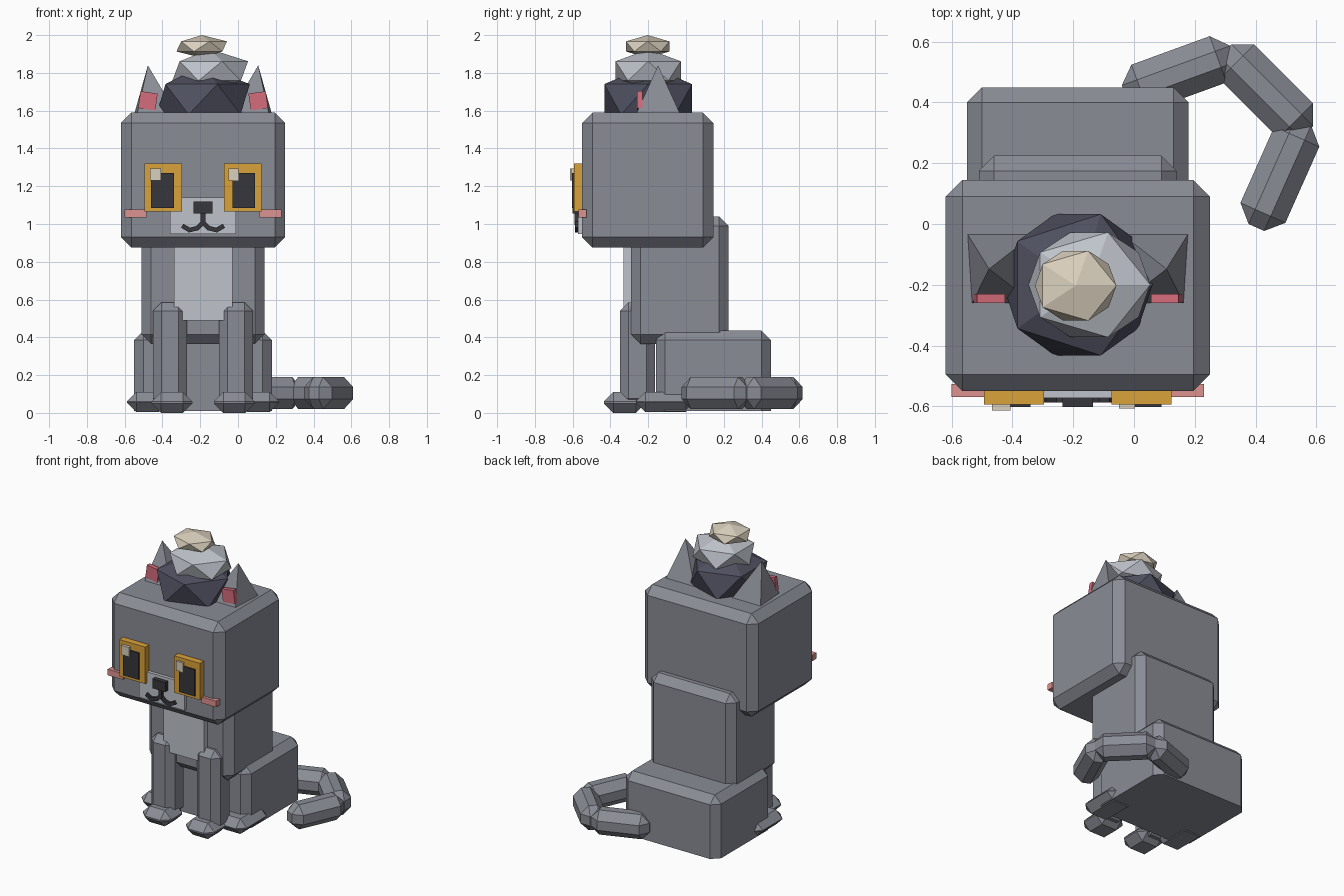
import bpy, bmesh, math
from mathutils import Matrix, Vector

if "Cube" in bpy.data.objects:
    bpy.data.objects.remove(bpy.data.objects["Cube"])

CX = -0.185  # symmetry plane of the cat

def material(name, r, g, b):
    m = bpy.data.materials.new(name)
    m.diffuse_color = (r, g, b, 1)
    m.use_nodes = True
    m.node_tree.nodes["Principled BSDF"].inputs["Base Color"].default_value = m.diffuse_color
    return m

GREY = material("grey fur", 0.255, 0.265, 0.305)
LIGHT = material("light grey", 0.52, 0.55, 0.60)
DARK = material("dark stone", 0.077, 0.08, 0.115)
BEIGE = material("cream", 0.70, 0.63, 0.51)
BLACK = material("black", 0.037, 0.037, 0.045)
AMBER = material("amber", 0.70, 0.36, 0.042)
PINK = material("ear pink", 0.66, 0.15, 0.20)
BLUSH = material("blush", 0.72, 0.29, 0.28)

def finish(name, bm, mat):
    bmesh.ops.recalc_face_normals(bm, faces=bm.faces)
    me = bpy.data.meshes.new(name)
    bm.to_mesh(me)
    bm.free()
    me.materials.append(mat)
    ob = bpy.data.objects.new(name, me)
    bpy.context.collection.objects.link(ob)
    return ob

def box(name, xs, ys, zs, mat, bevel=0.0, flat_bottom=False):
    """Box between limits, with optional one-step chamfer."""
    lo, hi = Vector((xs[0], ys[0], zs[0])), Vector((xs[1], ys[1], zs[1]))
    size, mid = hi - lo, (hi + lo) / 2
    bm = bmesh.new()
    bmesh.ops.create_cube(bm, size=1, matrix=Matrix.Diagonal((*size, 1)))
    if bevel:
        edges = [e for e in bm.edges
                 if not (flat_bottom and all(v.co.z < 0 for v in e.verts))]
        bmesh.ops.bevel(bm, geom=edges, offset=bevel, segments=1,
                        affect='EDGES', profile=0.5)
    ob = finish(name, bm, mat)
    ob.location = mid
    return ob

def pair(name, off, half, ys, zs, mat, bevel=0.0):
    """Left and right copies at a distance off from the symmetry plane."""
    return [box(f"{side}_{name}", (CX + s * off - half, CX + s * off + half), ys, zs, mat, bevel)
            for s, side in ((-1, "left"), (1, "right"))]

# Head, torso and hips
box("head", (-0.62, 0.25), (-0.55, 0.145), (0.875, 1.59), GREY, 0.055)
box("torso", (-0.51, 0.14), (-0.29, 0.225), (0.365, 1.04), GREY, 0.05)
box("hips", (-0.55, 0.18), (-0.16, 0.45), (0.01, 0.435), GREY, 0.05, True)
box("chest_patch", (-0.34, -0.03), (-0.33, -0.25), (0.49, 0.95), LIGHT)

# Legs and paws
pair("front_leg", 0.175, 0.09, (-0.35, -0.165), (0.03, 0.585), GREY, 0.045)
pair("front_paw", 0.165, 0.108, (-0.435, -0.215), (0.0, 0.11), GREY, 0.05)
pair("back_paw", 0.293, 0.11, (-0.265, 0.05), (0.005, 0.11), GREY, 0.05)

# Tail: three chamfered blocks curling round to the right
for i, (x, y, ang) in enumerate(((0.148, 0.495, 20), (0.435, 0.437, -45), (0.48, 0.162, 66))):
    t = box(f"tail_segment_{i + 1}", (x - 0.19, x + 0.19), (y - 0.081, y + 0.081),
            (0.02, 0.19), GREY, 0.053)
    t.rotation_euler.z = math.radians(ang)

# Ears: leaning four-sided pyramids with pink plates
for s, side in ((-1, "left"), (1, "right")):
    bm = bmesh.new()
    base = [bm.verts.new((CX + s * x, y, 1.58)) for x, y in
            ((0.365, -0.03), (0.35, -0.265), (0.14, -0.265), (0.14, -0.03))]
    tip = bm.verts.new((CX + s * 0.292, -0.148, 1.84))
    bm.faces.new(base)
    for i in range(4):
        bm.faces.new((base[i], base[(i + 1) % 4], tip))
    finish(f"{side}_ear", bm, GREY)
    x = CX + s * 0.292
    p = box(f"{side}_inner_ear", (x - 0.046, x + 0.046), (-0.26, -0.23), (1.607, 1.697), PINK)
    p.rotation_euler.y = -s * math.radians(8)

# Stack of three faceted stones
for name, loc, rad, mat in (
        ("bottom_stone", (CX, -0.2, 1.66), (0.275, 0.273, 0.18), DARK),
        ("middle_stone", (-0.147, -0.2, 1.81), (0.224, 0.203, 0.115), LIGHT),
        ("top_stone", (-0.192, -0.203, 1.94), (0.15, 0.135, 0.06), BEIGE)):
    bm = bmesh.new()
    bmesh.ops.create_icosphere(bm, subdivisions=1, radius=1)
    bmesh.ops.scale(bm, vec=rad, verts=bm.verts)
    finish(name, bm, mat).location = loc

# Eyes
pair("eye", 0.21, 0.099, (-0.594, -0.53), (1.065, 1.32), AMBER)
pair("pupil", 0.215, 0.06, (-0.603, -0.58), (1.085, 1.27), BLACK)
box("left_eye_glint", (-0.467, -0.407), (-0.614, -0.58), (1.23, 1.295), BEIGE)
box("right_eye_glint", (-0.05, 0.003), (-0.607, -0.58), (1.23, 1.295), BEIGE)

# Muzzle, nose and cheeks
box("muzzle", (-0.36, -0.01), (-0.572, -0.53), (0.948, 1.14), LIGHT)
box("nose", (-0.235, -0.135), (-0.602, -0.56), (1.055, 1.12), BLACK)
box("mouth_stem", (CX - 0.013, CX + 0.013), (-0.59, -0.56), (0.995, 1.06), BLACK)
pair("cheek", 0.357, 0.058, (-0.57, -0.527), (1.035, 1.077), BLUSH)

# Mouth: short sticks along a mirrored curve
path = ((0.0, 1.008), (0.03, 0.978), (0.072, 0.968), (0.106, 0.988))
for s, side in ((-1, "left"), (1, "right")):
    for i, ((x0, z0), (x1, z1)) in enumerate(zip(path, path[1:])):
        x, z = CX + s * (x0 + x1) / 2, (z0 + z1) / 2
        h = math.hypot(x1 - x0, z1 - z0) / 2 + 0.005
        m = box(f"{side}_mouth_{i + 1}", (x - h, x + h), (-0.588, -0.56),
                (z - 0.012, z + 0.012), BLACK)
        m.rotation_euler.y = -s * math.atan2(z1 - z0, x1 - x0)
